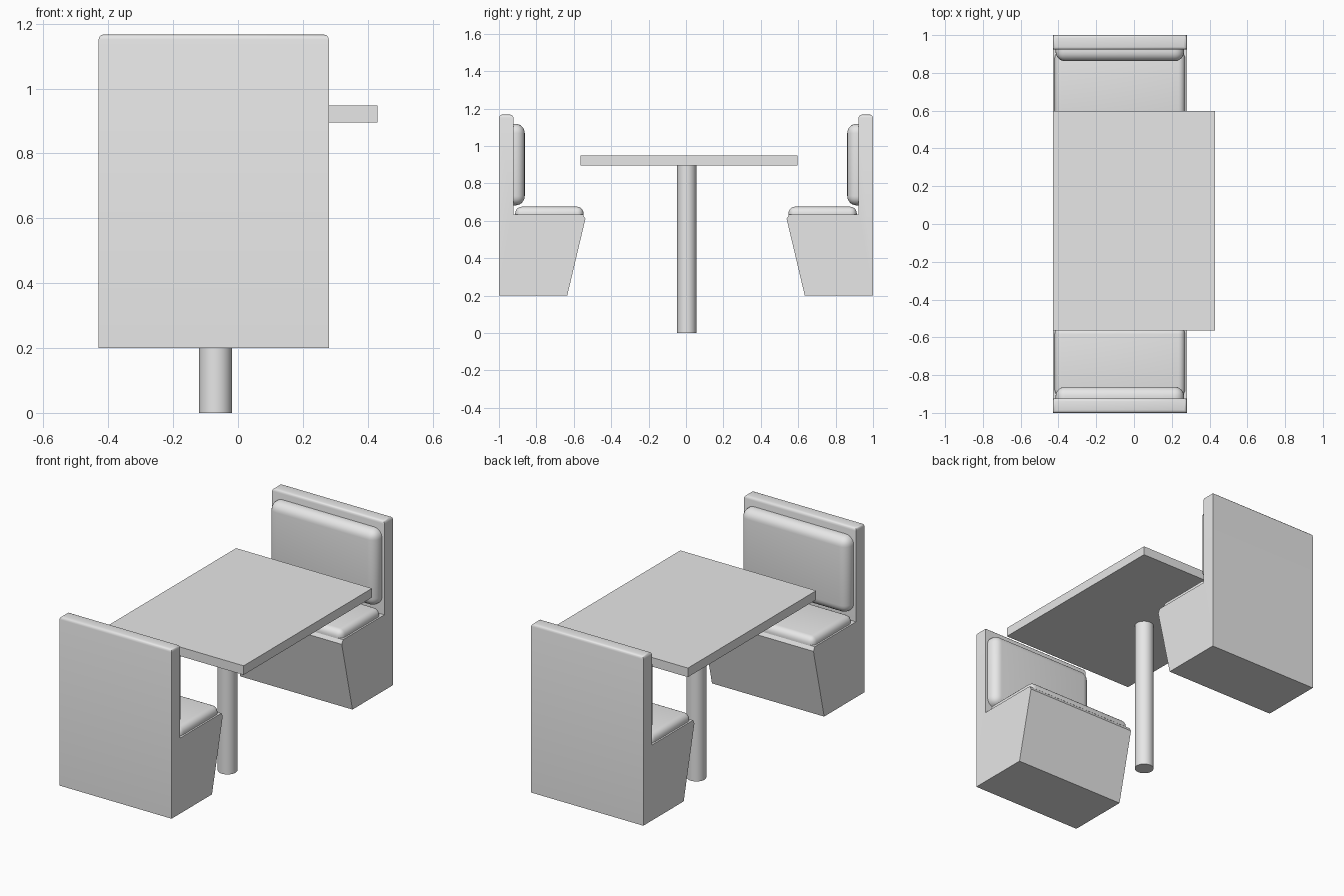
import bpy, bmesh, math

cube = bpy.data.objects.get("Cube")
if cube:
    bpy.data.objects.remove(cube, do_unlink=True)

grey = bpy.data.materials.new("plain_grey")
grey.use_nodes = True
grey.diffuse_color = (0.8, 0.8, 0.8, 1)
grey.node_tree.nodes["Principled BSDF"].inputs["Base Color"].default_value = (0.8, 0.8, 0.8, 1)

LEFT, RIGHT = 0.28, -0.43  # bench ends along x


def finish(name, bm):
    bmesh.ops.recalc_face_normals(bm, faces=bm.faces)
    mesh = bpy.data.meshes.new(name)
    bm.to_mesh(mesh)
    bm.free()
    obj = bpy.data.objects.new(name, mesh)
    bpy.context.collection.objects.link(obj)
    mesh.materials.append(grey)
    bpy.ops.object.select_all(action='DESELECT')
    obj.select_set(True)
    bpy.context.view_layer.objects.active = obj
    bpy.ops.object.shade_smooth_by_angle(angle=math.radians(35))
    return obj


def extrude_x(profile, x0, x1):
    """Solid with a (y, z) outline running from x0 to x1."""
    bm = bmesh.new()
    face = bm.faces.new([bm.verts.new((x0, y, z)) for y, z in profile])
    out = bmesh.ops.extrude_face_region(bm, geom=[face])
    moved = [v for v in out["geom"] if isinstance(v, bmesh.types.BMVert)]
    bmesh.ops.translate(bm, verts=moved, vec=(x1 - x0, 0, 0))
    bmesh.ops.recalc_face_normals(bm, faces=bm.faces)
    return bm


def box(x0, x1, y0, y1, z0, z1):
    return extrude_x([(y0, z0), (y1, z0), (y1, z1), (y0, z1)], x0, x1)


def round_edges(bm, test, radius, segments):
    edges = [e for e in bm.edges if test(*[v.co for v in e.verts])]
    bmesh.ops.bevel(bm, geom=edges, offset=radius, segments=segments,
                    profile=0.5, affect='EDGES', clamp_overlap=True)


def flip(bm, side):
    bmesh.ops.scale(bm, vec=(1, side, 1), verts=bm.verts)


def bench(prefix, side):
    # L-shaped body with a sloping kick panel
    body = extrude_x([(0.635, 0.2), (1, 0.2), (1, 1.167), (0.923, 1.167),
                      (0.923, 0.632), (0.55, 0.632), (0.538, 0.61)], RIGHT, LEFT)
    round_edges(body, lambda a, b: min(a.z, b.z) > 1.1, 0.016, 3)
    flip(body, side)
    finish(prefix + "_bench_body", body)

    # Seat cushion, flat underneath
    seat = box(RIGHT + 0.01, LEFT - 0.01, 0.548, 0.913, 0.63, 0.675)
    round_edges(seat, lambda a, b: max(a.z, b.z) > 0.65, 0.035, 5)
    flip(seat, side)
    finish(prefix + "_seat_cushion", seat)

    # Backrest cushion, flat behind
    back = box(RIGHT + 0.015, LEFT - 0.015, 0.862, 0.925, 0.682, 1.118)
    round_edges(back, lambda a, b: min(a.y, b.y) < 0.9, 0.05, 6)
    flip(back, side)
    finish(prefix + "_back_cushion", back)


bench("front", -1)
bench("rear", 1)

# Table top and single post
finish("table_top", box(-0.43, 0.43, -0.563, 0.597, 0.896, 0.948))
post = bmesh.new()
bmesh.ops.create_cone(post, cap_ends=True, segments=32, radius1=0.051,
                      radius2=0.051, depth=0.9)
bmesh.ops.translate(post, verts=post.verts, vec=(-0.069, 0.004, 0.45))
finish("table_post", post)
